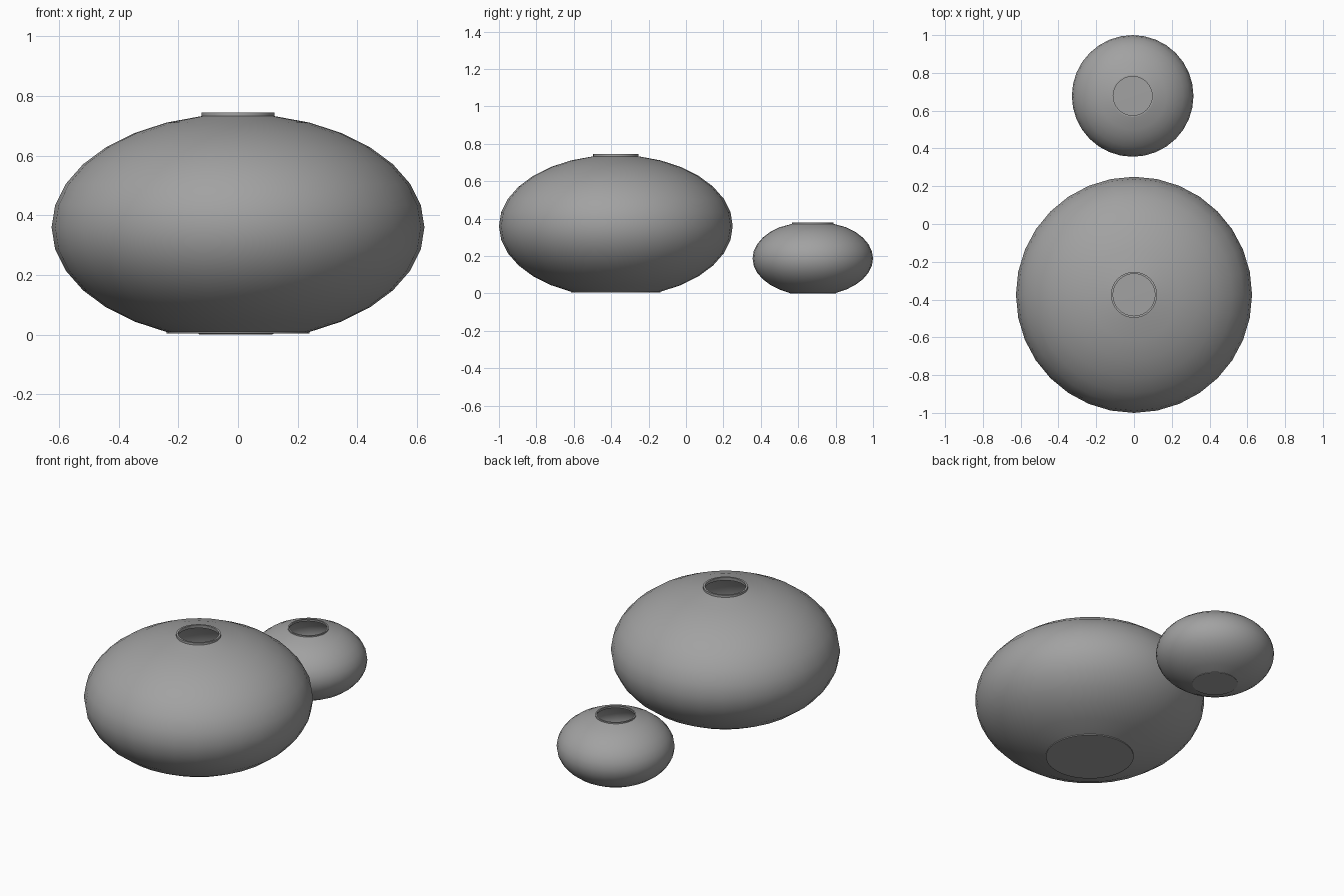
import bpy
import bmesh
from math import sin, cos, radians
from mathutils import Matrix, Vector

cube = bpy.data.objects.get("Cube")
if cube:
    bpy.data.objects.remove(cube)

SEGMENTS = 32
RING_STEP = 11.25

clay = bpy.data.materials.new("grey clay")
clay.use_nodes = True
clay.diffuse_color = (0.36, 0.36, 0.36, 1)
clay.node_tree.nodes["Principled BSDF"].inputs["Base Color"].default_value = clay.diffuse_color


def make_vase(name, location, radius, half_height, middle, base_z, top_angle, rim_radius, rim_z, wall):
    """Hollow squashed globe with a flat foot and a short upright rim."""
    # Foot, then globe rings, then rim
    base_radius = radius * cos(radians(67.5))
    profile = [(0, base_z), (base_radius, base_z)]
    angle = -67.5
    while angle <= top_angle:
        a = radians(angle)
        profile.append((radius * cos(a), middle + half_height * sin(a)))
        angle += RING_STEP
    profile[-1] = (rim_radius, profile[-1][1])
    profile.append((rim_radius, rim_z))

    # Lathe the profile around the upright axis
    bm = bmesh.new()
    verts = [bm.verts.new((r, 0, z)) for r, z in profile]
    edges = [bm.edges.new(pair) for pair in zip(verts, verts[1:])]
    bmesh.ops.spin(bm, geom=verts + edges, cent=(0, 0, 0), axis=(0, 0, 1),
                   angle=radians(360), steps=SEGMENTS)
    bmesh.ops.remove_doubles(bm, verts=bm.verts, dist=0.0005)
    bmesh.ops.recalc_face_normals(bm, faces=bm.faces)
    # The foot must face down so the wall grows inwards
    foot = min(bm.faces, key=lambda f: f.calc_center_median().z)
    if foot.normal.z > 0:
        bmesh.ops.reverse_faces(bm, faces=bm.faces)
    mesh = bpy.data.meshes.new(name)
    bm.to_mesh(mesh)
    bm.free()
    mesh.materials.append(clay)

    vase = bpy.data.objects.new(name, mesh)
    vase.location = location
    bpy.context.collection.objects.link(vase)
    bpy.ops.object.select_all(action="DESELECT")
    vase.select_set(True)
    bpy.context.view_layer.objects.active = vase

    # Wall thickness, leaving the mouth open
    shell = vase.modifiers.new("wall", "SOLIDIFY")
    shell.thickness = wall
    shell.offset = -1
    bpy.ops.object.modifier_apply(modifier=shell.name)
    bpy.ops.object.shade_smooth_by_angle(angle=radians(30))


make_vase("large_vase", (0, -0.375, 0), radius=0.625, half_height=0.38, middle=0.36,
          base_z=0.004, top_angle=78.75, rim_radius=0.122, rim_z=0.745, wall=0.011)
make_vase("small_vase", (-0.007, 0.678, 0), radius=0.322, half_height=0.2, middle=0.187,
          base_z=0, top_angle=67.5, rim_radius=0.111, rim_z=0.379, wall=0.008)
